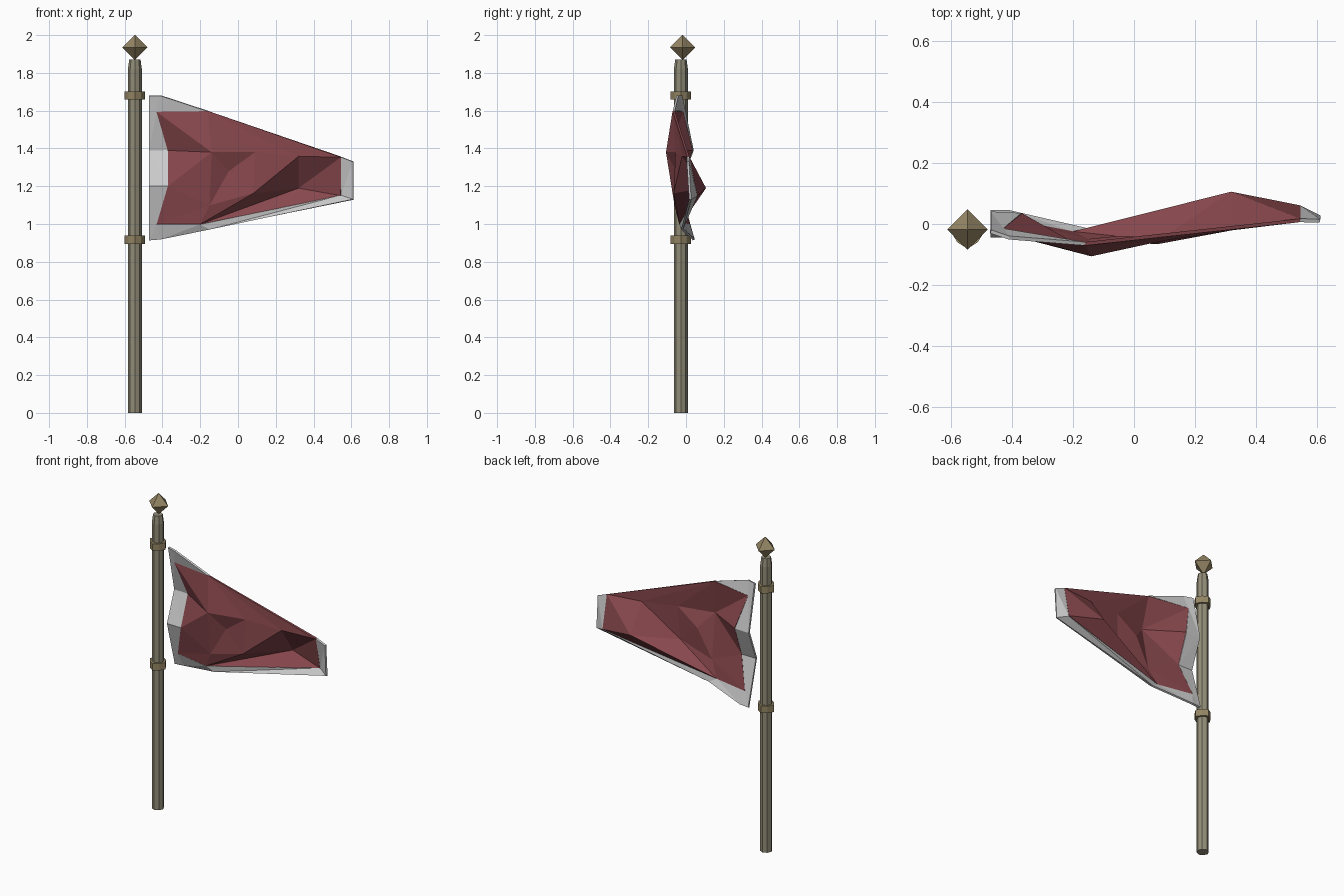
import bpy, math
from mathutils import Vector
from mathutils.geometry import delaunay_2d_cdt

if "Cube" in bpy.data.objects:
    bpy.data.objects.remove(bpy.data.objects["Cube"])

CX, CY = -0.546, -0.027


def material(name, rgb):
    m = bpy.data.materials.new(name)
    m.diffuse_color = (*rgb, 1)
    m.use_nodes = True
    m.node_tree.nodes["Principled BSDF"].inputs["Base Color"].default_value = m.diffuse_color
    return m


WOOD = material("aged_wood", (0.29, 0.27, 0.19))
BRASS = material("dull_brass", (0.30, 0.24, 0.13))
RED = material("red_cloth", (0.25, 0.065, 0.075))


def make(name, verts, faces, mat=None):
    me = bpy.data.meshes.new(name)
    me.from_pydata(verts, [], faces)
    me.update()
    ob = bpy.data.objects.new(name, me)
    bpy.context.collection.objects.link(ob)
    if mat:
        me.materials.append(mat)
    return ob


def lathe(name, profile, sides, mat, cy=CY, diagonal=1.0):
    """Faceted column from (radius, z) rings; every second corner can be pulled in."""
    verts, faces = [], []
    for r, z in profile:
        for i in range(sides):
            a = -math.pi / 2 + i * math.tau / sides
            k = r * (diagonal if i % 2 else 1.0)
            verts.append((CX + k * math.cos(a), cy + k * math.sin(a), z))
    for k in range(len(profile) - 1):
        for i in range(sides):
            j = (i + 1) % sides
            faces.append((k * sides + i, k * sides + j,
                          (k + 1) * sides + j, (k + 1) * sides + i))
    faces.append(tuple(reversed(range(sides))))
    faces.append(tuple(range(len(verts) - sides, len(verts))))
    return make(name, verts, faces, mat)


# Pole, two collars and the diamond finial
lathe("pole", [(0.037, 0), (0.037, 1.82), (0.03, 1.87)], 8, WOOD, diagonal=0.95)
for label, z in (("lower_collar", 0.917), ("upper_collar", 1.68)):
    lathe(label, [(0.054, z - 0.022), (0.054, z + 0.022)], 8, BRASS, diagonal=0.87)
lathe("finial", [(0.002, 1.87), (0.067, 1.935), (0.002, 2.0)], 4, BRASS, cy=-0.018)

# Pennant points: red cloth outline, inner fold points, then the pale border
cloth = [(-.43, -.02, 1.595), (-.37, .03, 1.39), (-.37, -.04, 1.20), (-.43, .015, 1.00),
         (-.20, -.03, 1.00), (.545, .055, 1.15), (.545, .012, 1.355), (-.16, -.065, 1.598)]
folds = [(-.14, -.10, 1.38), (.09, -.05, 1.38), (.32, -.015, 1.36),
         (.32, .10, 1.19), (-.15, -.055, 1.10), (-.05, -.045, 1.28), (.08, -.06, 1.165)]
border = [(-.47, -.025, 1.68), (-.47, .035, 1.39), (-.47, -.038, 1.20), (-.47, .04, .915),
          (-.41, .04, .92), (-.15, -.02, .972), (.61, .022, 1.13), (.61, .01, 1.33),
          (-.41, -.045, 1.68)]
pts = cloth + folds + border
n_cloth = len(cloth) + len(folds)
loop = [(i, (i + 1) % len(cloth)) for i in range(len(cloth))]
creases = [(1, 8), (8, 9), (7, 9), (10, 11), (11, 14), (14, 12), (9, 13), (8, 13),
           (13, 12), (13, 14), (9, 14), (10, 14), (2, 12), (3, 12), (0, 8), (5, 11), (6, 10)]
res = delaunay_2d_cdt([Vector((p[0], p[2])) for p in pts], loop + creases, [], 0, 1e-5)
tris = [tuple(res[3][v][0] for v in f) for f in res[2] if all(res[3][v] for v in f)]


# Folded red cloth and its border, each given a little thickness
def sheet(name, faces, mat=None):
    used = sorted({v for f in faces for v in f})
    ob = make(name, [pts[v] for v in used],
              [tuple(used.index(v) for v in f) for f in faces], mat)
    mod = ob.modifiers.new("thickness", "SOLIDIFY")
    mod.thickness = 0.012
    mod.offset = 0


sheet("pennant_cloth", [f for f in tris if max(f) < n_cloth], RED)
sheet("pennant_border", [f for f in tris if max(f) >= n_cloth])
